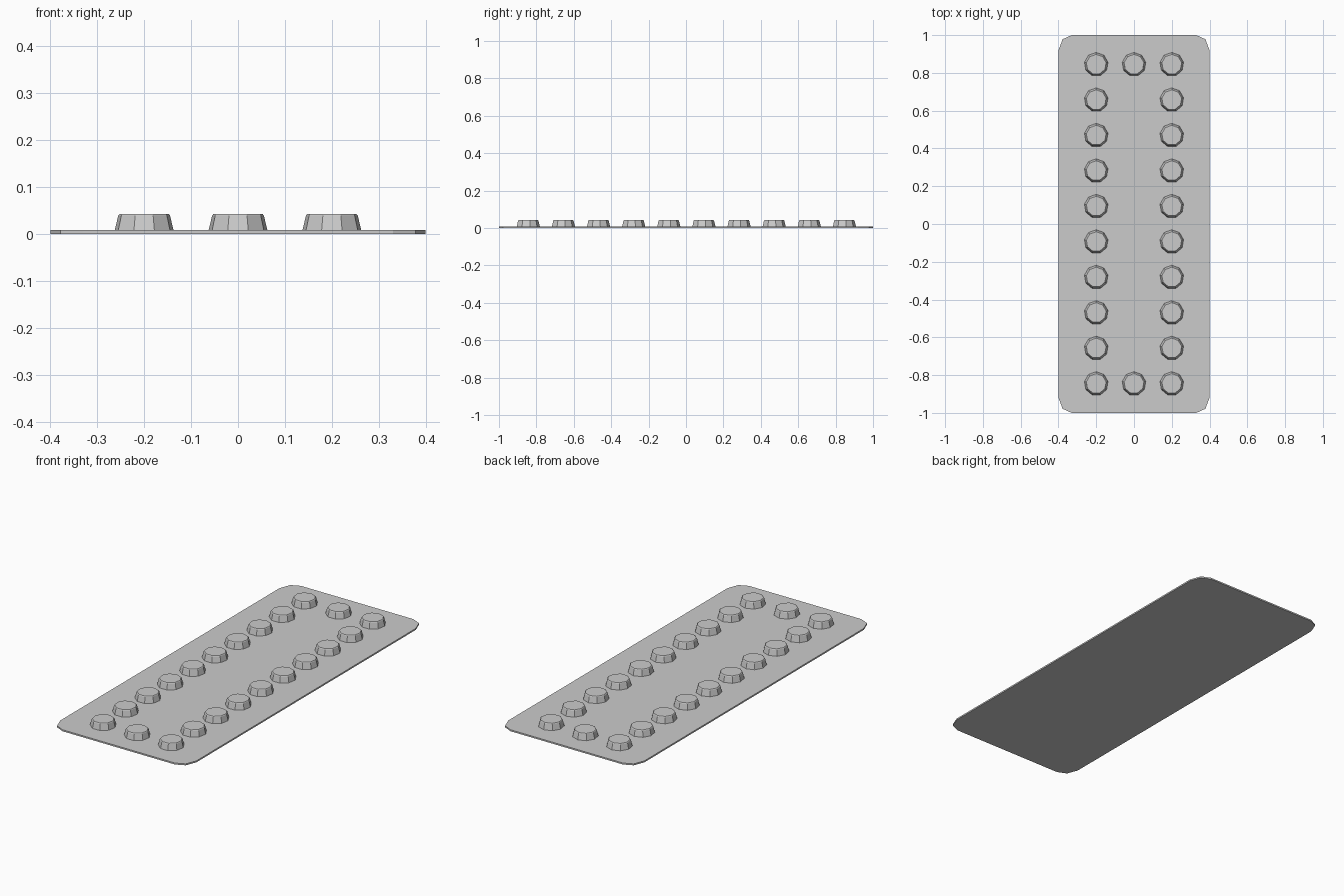
import bpy, bmesh
from math import sin, cos, pi

if "Cube" in bpy.data.objects:
    bpy.data.objects.remove(bpy.data.objects["Cube"])


def build(name, rings):
    """Closed solid lofted through equal-length rings of points."""
    bm = bmesh.new()
    loops = [[bm.verts.new(p) for p in ring] for ring in rings]
    n = len(loops[0])
    for a, b in zip(loops, loops[1:]):
        for i in range(n):
            j = (i + 1) % n
            bm.faces.new((a[i], a[j], b[j], b[i]))
    bm.faces.new(loops[0][::-1])
    bm.faces.new(loops[-1])
    mesh = bpy.data.meshes.new(name)
    bm.to_mesh(mesh)
    bm.free()
    obj = bpy.data.objects.new(name, mesh)
    bpy.context.collection.objects.link(obj)
    return obj


# Thin base plate with clipped corners
corner = [(0.4, 0.92), (0.378, 0.978), (0.33, 1.0)]
outline = (corner + [(-x, y) for x, y in corner[::-1]]
           + [(-x, -y) for x, y in corner] + [(x, -y) for x, y in corner[::-1]])
build("base_plate", [[(x, y, z) for x, y in outline] for z in (0, 0.008)])

# Tapered studs around the border
SIDES = 9
profile = [(0.064, 0.006), (0.056, 0.039), (0.053, 0.0425)]
rings = [[(r * cos(pi / 2 + 2 * pi * i / SIDES), r * sin(pi / 2 + 2 * pi * i / SIDES), z)
          for i in range(SIDES)] for r, z in profile]
first = build("stud", rings)
ROWS, END = 10, 0.845
spots = [(x, -END + 2 * END * k / (ROWS - 1)) for k in range(ROWS) for x in (-0.2, 0.2)]
spots += [(0, -END), (0, END)]
for k, (x, y) in enumerate(spots):
    stud = first if k == 0 else first.copy()
    if k:
        bpy.context.collection.objects.link(stud)
    stud.name = f"stud_{k + 1}"
    stud.location = (x, y, 0)
